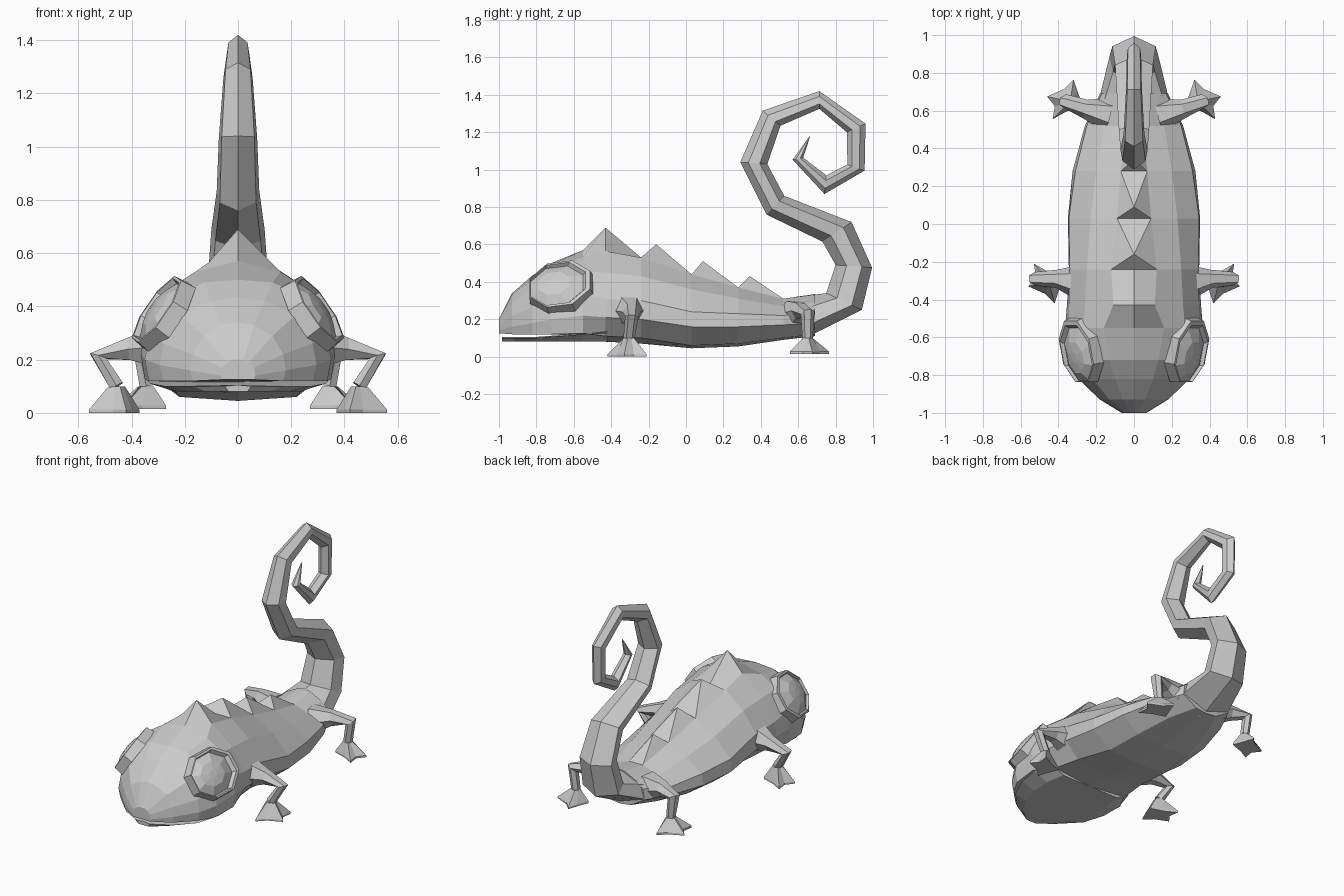
import bpy, bmesh, math
from mathutils import Vector


def make(name, rings, mirror=False, extra=()):
    """Loft closed rings of equal length into one capped flat-shaded object."""
    bm = bmesh.new()
    loops = [[bm.verts.new(p) for p in r] for r in rings]
    n = len(loops[0])
    for a, b in zip(loops, loops[1:]):
        for i in range(n):
            j = (i + 1) % n
            bm.faces.new((a[i], a[j], b[j], b[i]))
    bm.faces.new(loops[0])
    bm.faces.new(loops[-1])
    bmesh.ops.recalc_face_normals(bm, faces=bm.faces)
    me = bpy.data.meshes.new(name)
    bm.to_mesh(me)
    bm.free()
    ob = bpy.data.objects.new(name, me)
    bpy.context.collection.objects.link(ob)
    if mirror:
        ob.modifiers.new("Mirror", 'MIRROR')
    return ob


def section(y, bottom, half, top):
    """Symmetric cross-section from its right half."""
    return ([(0, y, bottom)] + [(x, y, z) for x, z in half] + [(0, y, top)]
            + [(-x, y, z) for x, z in reversed(half)])


# Body and upper head
body = [
    (-1.0, .125, [(.06, .125), (.065, .14), (.06, .17), (.04, .19), (.02, .2)], .2),
    (-.93, .12, [(.17, .12), (.18, .16), (.17, .22), (.13, .29), (.06, .33)], .34),
    (-.82, .12, [(.28, .12), (.295, .18), (.28, .26), (.22, .37), (.10, .42)], .435),
    (-.72, .12, [(.335, .12), (.35, .2), (.33, .3), (.24, .44), (.13, .49)], .50),
    (-.55, .11, [(.35, .125), (.365, .22), (.345, .33), (.27, .46), (.16, .53)], .57),
    (-.43, .08, [(.28, .11), (.355, .21), (.345, .31), (.26, .45), (.11, .565)], .69),
    (-.24, .07, [(.25, .10), (.345, .2), (.34, .3), (.25, .43), (.12, .53)], .53),
    (.03, .045, [(.22, .06), (.35, .16), (.345, .24), (.23, .36), (.09, .44)], .44),
    (.28, .055, [(.2, .07), (.325, .16), (.31, .23), (.2, .31), (.07, .37)], .37),
    (.52, .09, [(.15, .1), (.26, .17), (.25, .22), (.16, .27), (.05, .31)], .31),
    (.69, .11, [(.08, .12), (.18, .18), (.17, .25), (.12, .29), (.04, .33)], .335),
]
make("body", [section(*s) for s in body])

# Lower jaw
jaw = [(-.985, .05, .105), (-.92, .17, .105), (-.81, .275, .105),
       (-.68, .33, .115), (-.55, .34, .125), (-.42, .31, .14)]
make("lower_jaw", [section(y, .08, [(x * .7, .08), (x, z - .005)], z) for y, x, z in jaw])

# Back crest spikes: front base, back base, tip
spikes = [(-.24, .12, .53, .03, .09, .44, -.16, .60),
          (.03, .09, .44, .28, .07, .37, .09, .51),
          (.28, .07, .37, .52, .05, .31, .34, .43)]
for k, (y0, w0, z0, y1, w1, z1, yt, zt) in enumerate(spikes):
    base = [(-w0, y0, z0), (w0, y0, z0), (w1, y1, z1), (-w1, y1, z1)]
    tip = [(x * .01, yt + (y - yt) * .01, zt) for x, y, z in base]
    make(f"back_spike_{k + 1}", [base, tip])

# Curled tail: outer (y, z), inner (y, z), half width
tail = [
    (.64, .10, .64, .325, .19), (.94, .25, .75, .34, .13),
    (.995, .476, .80, .49, .115), (.885, .72, .73, .615, .10),
    (.525, .86, .43, .76, .08), (.435, 1.03, .29, 1.04, .072),
    (.505, 1.235, .41, 1.315, .055), (.713, 1.325, .713, 1.42, .042),
    (.86, 1.2, .96, 1.246, .038), (.863, 1.027, .955, .995, .036),
    (.75, .97, .74, .87, .034), (.627, 1.064, .57, 1.053, .026),
    (.663, 1.176, .66, 1.178, .003),
]
rings = []
for k, (ya, za, yb, zb, w) in enumerate(tail):
    at = lambda x, t: (x, ya + (yb - ya) * t, za + (zb - za) * t)
    rings.append([at(0, 0), at(w, .28), at(w * .85, .7),
                  at(0, 1), at(-w * .85, .7), at(-w, .28)])
make("tail", rings)

# Eyes: rim, groove and faceted dome
normal = Vector((.80, -.22, .55)).normalized()
along = (Vector((0, 1, 0)) - normal * normal.y).normalized()
across = normal.cross(along)
centre = Vector((.285, -.69, .375))
rings = []
for r, h, shift in [(.19, -.04, .02), (.18, .022, .02), (.165, .025, .01),
                    (.155, .005, 0), (.09, .035, -.01), (.03, .042, -.01)]:
    ring = []
    for i in range(8):
        a = math.tau * (i + .5) / 8
        ring.append(centre + normal * h + along * (r * math.cos(a) + shift)
                    + across * r * .85 * math.sin(a))
    rings.append(ring)
make("eyes", rings, mirror=True)

# Legs: tapered limbs and splayed feet
foot = [(.095, -.02), (.055, .03), (.065, .10), (-.005, .06),
        (-.095, .03), (-.065, -.05), (-.045, -.11), (.005, -.06)]


def leg(name, path, sole, flip):
    pts = [Vector(p[:3]) for p in path]
    rings = []
    for i, p in enumerate(pts):
        d = (pts[min(i + 1, len(pts) - 1)] - pts[max(i - 1, 0)]).normalized()
        u = Vector((0, 1, 0))
        u = (u - d * u.dot(d)).normalized()
        v = d.cross(u)
        r = path[i][3]
        rings.append([p + u * r * math.cos(math.tau * k / 6)
                      + v * r * math.sin(math.tau * k / 6) for k in range(6)])
    make(name + "_legs", rings, mirror=True)
    cx, cy, cz = sole
    ankle = pts[-1]
    r = path[-1][3] * 1.05
    top = [ankle + Vector((x, y * flip, 0)).normalized() * r for x, y in foot]
    edge = [(cx + x, cy + y * flip, cz + .012) for x, y in foot]
    base = [(cx + x, cy + y * flip, cz) for x, y in foot]
    make(name + "_feet", [top, edge, base], mirror=True)


leg("front", [(.28, -.31, .25, .10), (.41, -.29, .24, .048),
              (.525, -.29, .213, .036), (.455, -.305, .10, .03)], (.465, -.31, 0), 1)
leg("hind", [(.14, .58, .22, .09), (.26, .61, .245, .05),
             (.365, .65, .235, .038), (.345, .65, .10, .028)], (.365, .655, .015), -1)
